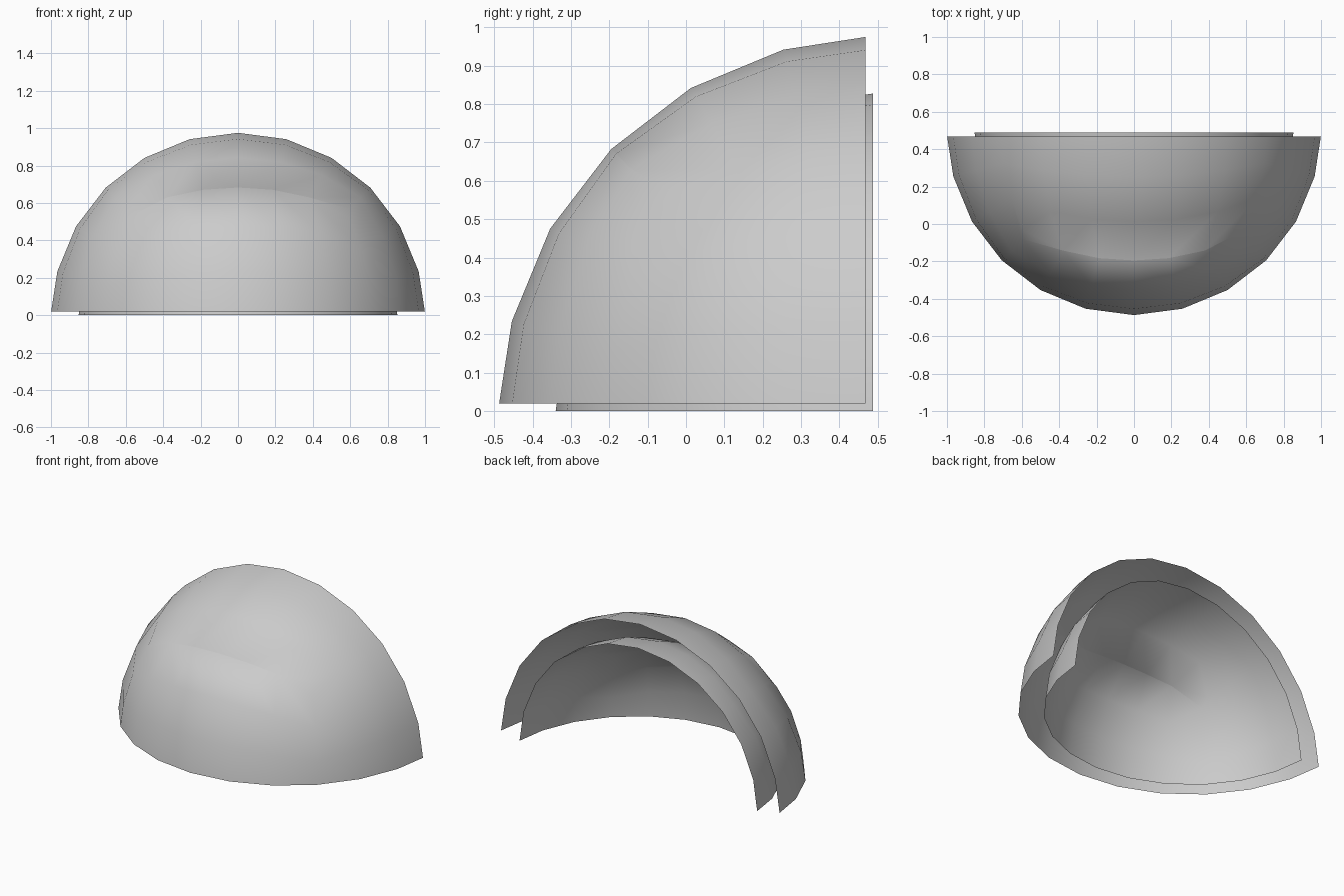
import bpy, bmesh
from math import tan, radians

if "Cube" in bpy.data.objects:
    bpy.data.objects.remove(bpy.data.objects["Cube"])


def quarter_shell(name, radius, gap):
    """Open quarter of a cube-sphere, with its rims held off the centre planes by gap."""
    bm = bmesh.new()
    bmesh.ops.create_cube(bm, size=2)
    bmesh.ops.subdivide_edges(bm, edges=bm.edges[:], cuts=5, use_grid_fill=True)

    # keep only the upper front quarter
    extra = [v for v in bm.verts if v.co.y > 0.01 or v.co.z < -0.01]
    bmesh.ops.delete(bm, geom=extra, context='VERTS')

    # even 15 degree spacing, projected to the sphere
    g = gap / radius
    for v in bm.verts:
        x, y, z = (tan(radians(45 * c)) for c in v.co)
        v.co = (x, y, z)
        v.co.normalize()
        if abs(y) < 0.01:
            v.co.y = -g
        if abs(z) < 0.01:
            v.co.z = g
        v.co = v.co.normalized() * radius

    # narrow flat along the ridge between front and top
    def on_ridge(v):
        return abs(v.co.y + v.co.z) < 1e-4 and v.co.z > abs(v.co.x) - 1e-4
    ridge = [e for e in bm.edges if all(on_ridge(v) for v in e.verts)]
    bmesh.ops.bevel(bm, geom=ridge, offset=0.035, offset_type='OFFSET',
                    segments=1, profile=0.5, affect='EDGES')
    for v in bm.verts:
        v.co = v.co.normalized() * radius

    for f in bm.faces:
        f.smooth = True
    me = bpy.data.meshes.new(name)
    bm.to_mesh(me)
    bm.free()
    ob = bpy.data.objects.new(name, me)
    ob.location = (0, 0.513, -0.025)
    bpy.context.collection.objects.link(ob)


# two concentric shells
quarter_shell("outer_shell", 1.001, 0.045)
quarter_shell("inner_shell", 0.853, 0.025)
